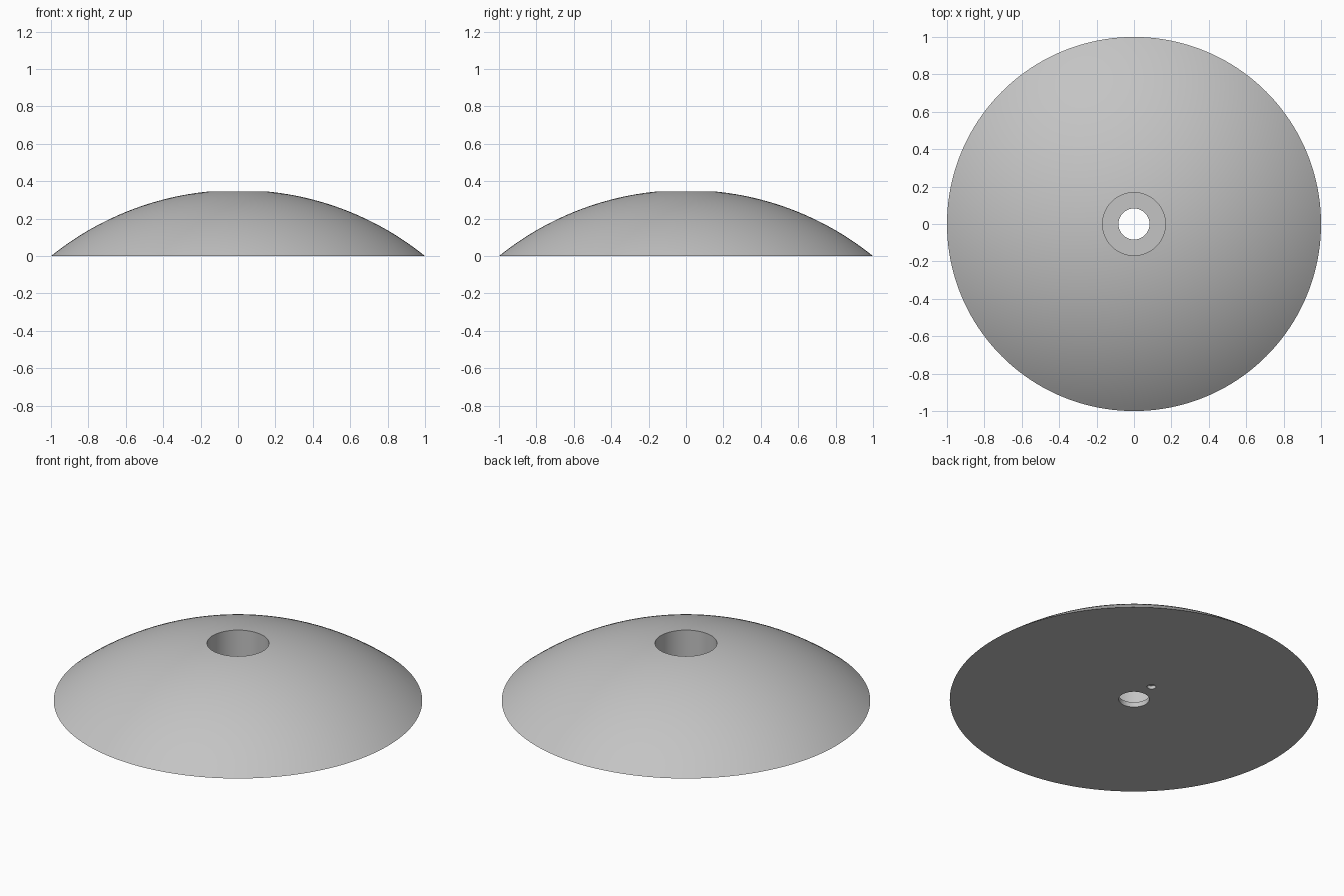
import bpy, bmesh, math

cube = bpy.data.objects.get("Cube")
if cube:
    bpy.data.objects.remove(cube, do_unlink=True)

SEGMENTS = 160
APEX = 0.353                              # height of the full dome before boring
RADIUS = (1 + APEX ** 2) / (2 * APEX)     # sphere radius giving a unit rim
BORE, HOLE, FLOOR = 0.168, 0.083, 0.03

grey = bpy.data.materials.new("plain grey")
grey.use_nodes = True
colour = (0.55, 0.55, 0.55, 1)
grey.diffuse_color = colour
grey.node_tree.nodes["Principled BSDF"].inputs["Base Color"].default_value = colour


def dome_height(r):
    return math.sqrt(RADIUS ** 2 - r ** 2) - (RADIUS - APEX)


# Closed cross-section: through hole, counterbore, spherical top, flat base
rim_angle = math.asin(1 / RADIUS)
bore_angle = math.asin(BORE / RADIUS)
steps = 28
profile = [(HOLE, 0), (HOLE, FLOOR), (BORE, FLOOR)]
for i in range(steps + 1):
    r = RADIUS * math.sin(bore_angle + (rim_angle - bore_angle) * i / steps)
    profile.append((r, max(0, dome_height(r))))

# Revolve the section into the dome
bm = bmesh.new()
rings = []
for r, z in profile:
    rings.append([bm.verts.new((r * math.cos(a), r * math.sin(a), z))
                  for a in (2 * math.pi * k / SEGMENTS for k in range(SEGMENTS))])
for i, ring in enumerate(rings):
    following = rings[(i + 1) % len(rings)]
    for k in range(SEGMENTS):
        n = (k + 1) % SEGMENTS
        bm.faces.new((ring[k], ring[n], following[n], following[k]))
bmesh.ops.recalc_face_normals(bm, faces=bm.faces)
mesh = bpy.data.meshes.new("dome")
bm.to_mesh(mesh)
bm.free()
mesh.materials.append(grey)
dome = bpy.data.objects.new("dome", mesh)
bpy.context.collection.objects.link(dome)

# Small blind locating hole in the base
bpy.ops.mesh.primitive_cylinder_add(vertices=24, radius=0.024, depth=0.04,
                                    location=(0.015, 0.165, 0))
cutter = bpy.context.object
cutter.name = "locating_hole_cutter"
cutter.hide_render = True
cutter.data.materials.append(grey)
cut = dome.modifiers.new("locating_hole", 'BOOLEAN')
cut.operation = 'DIFFERENCE'
cut.solver = 'EXACT'
cut.object = cutter
bpy.ops.object.select_all(action='DESELECT')
dome.select_set(True)
bpy.context.view_layer.objects.active = dome
bpy.ops.object.modifier_apply(modifier=cut.name)
bpy.data.objects.remove(cutter, do_unlink=True)

# Smooth dome with crisp rim and bore edges
bpy.ops.object.shade_smooth_by_angle(angle=math.radians(25))
